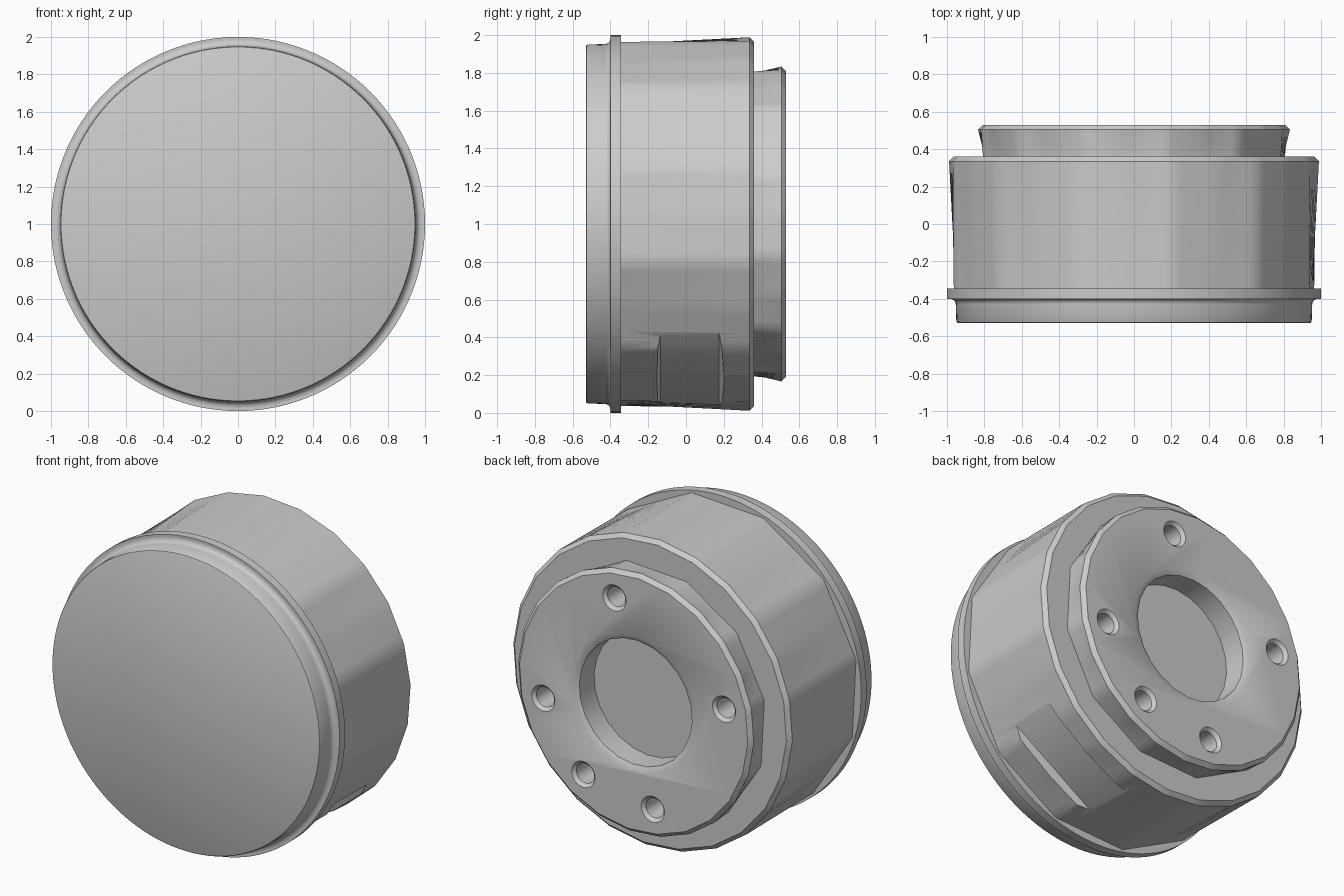
import bpy, bmesh, math
from math import cos, sin, radians, pi

if "Cube" in bpy.data.objects:
    bpy.data.objects.remove(bpy.data.objects["Cube"], do_unlink=True)

GREY = (0.6, 0.6, 0.6, 1)
mat = bpy.data.materials.new("plain grey")
mat.use_nodes = True
mat.diffuse_color = GREY
mat.node_tree.nodes["Principled BSDF"].inputs["Base Color"].default_value = GREY

PHASE = radians(18)          # turn shared by the facets and the bolt circle
NOTCH = radians(-57)         # direction of the flat notch and the extra hole


def new_object(name, bm):
    bmesh.ops.recalc_face_normals(bm, faces=bm.faces)
    mesh = bpy.data.meshes.new(name)
    bm.to_mesh(mesh)
    bm.free()
    mesh.materials.append(mat)
    ob = bpy.data.objects.new(name, mesh)
    bpy.context.collection.objects.link(ob)
    return ob


def lathe(name, profile, steps=120, x=0, z=1):
    """Solid around the y axis; each profile entry is (y, radius, sides)."""
    bm = bmesh.new()
    rings = []
    for y, r, sides in profile:
        ring = []
        for i in range(steps):
            t = 2 * pi * i / steps
            half = pi / sides
            rad = r * cos(half) / cos(t % (2 * half) - half)
            ring.append(bm.verts.new((x + rad * cos(t + PHASE), y,
                                      z + rad * sin(t + PHASE))))
        rings.append(ring)
    for a, b in zip(rings, rings[1:]):
        for i in range(steps):
            j = (i + 1) % steps
            bm.faces.new((a[i], a[j], b[j], b[i]))
    bm.faces.new(rings[0])
    bm.faces.new(rings[-1])
    return new_object(name, bm)


def cut(target, cutter):
    mod = target.modifiers.new("cut", "BOOLEAN")
    mod.operation = "DIFFERENCE"
    mod.solver = "EXACT"
    mod.object = cutter
    bpy.context.view_layer.objects.active = target
    bpy.ops.object.modifier_apply(modifier=mod.name)
    bpy.data.objects.remove(cutter, do_unlink=True)


def bore(name, r, chamfer, **kw):
    """Round cutter with a chamfered mouth at the hub face."""
    return lathe(name, [(0.3, r, 24), (0.53 - 0.02, r, 24),
                        (0.55, r + 2 * chamfer, 24)], steps=24, **kw)


# Front cap with a rounded edge and a concave fillet up to the flange
cap = [(-0.53, 0.94, 120), (-0.527, 0.946, 120), (-0.52, 0.95, 120)]
for k in range(6):
    a = k * pi / 10
    cap.append((-0.43 + 0.03 * sin(a), 0.953 + 0.03 * (1 - cos(a)), 120))
cap.append((-0.38, 0.983, 120))
front_cap = lathe("front_cap", cap)

# Thin flange ring
flange = lathe("flange", [(-0.4, 1.0, 120), (-0.345, 1.0, 120)])

# Main drum, its front end coarsely faceted, its back edge chamfered
drum = lathe("drum_body", [(-0.36, 0.985, 12), (-0.345, 0.985, 12),
                           (0.335, 0.99, 24), (0.36, 0.965, 24)])

# Flat notch with sloping end walls on the lower left side
bm = bmesh.new()
bmesh.ops.create_cube(bm, size=1)
for v in bm.verts:
    outer = v.co.x > 0
    depth = 1.05 if outer else 0.915
    side = v.co.z * 1.4
    y = 0.02 + math.copysign(0.21 if outer else 0.155, v.co.y)
    v.co = (depth * cos(NOTCH) - side * sin(NOTCH), y,
            1 + depth * sin(NOTCH) + side * cos(NOTCH))
cut(drum, new_object("notch_cutter", bm))

# Raised hub on the back with the centre hole and five bolt holes
hub = lathe("hub", [(0.35, 0.825, 12), (0.36, 0.825, 12),
                    (0.505, 0.835, 24), (0.53, 0.81, 24)])
cut(hub, bore("centre_cutter", 0.4, 0.035))
for angle in [PHASE + radians(60 + 90 * k) for k in range(4)] + [NOTCH]:
    cut(hub, bore("bolt_cutter", 0.063, 0.02,
                  x=0.655 * cos(angle), z=1 + 0.655 * sin(angle)))

# Smooth shading with sharp edges kept
for ob in (front_cap, flange, drum, hub):
    bpy.ops.object.select_all(action="DESELECT")
    ob.select_set(True)
    bpy.context.view_layer.objects.active = ob
    bpy.ops.object.shade_smooth_by_angle(angle=radians(32))
